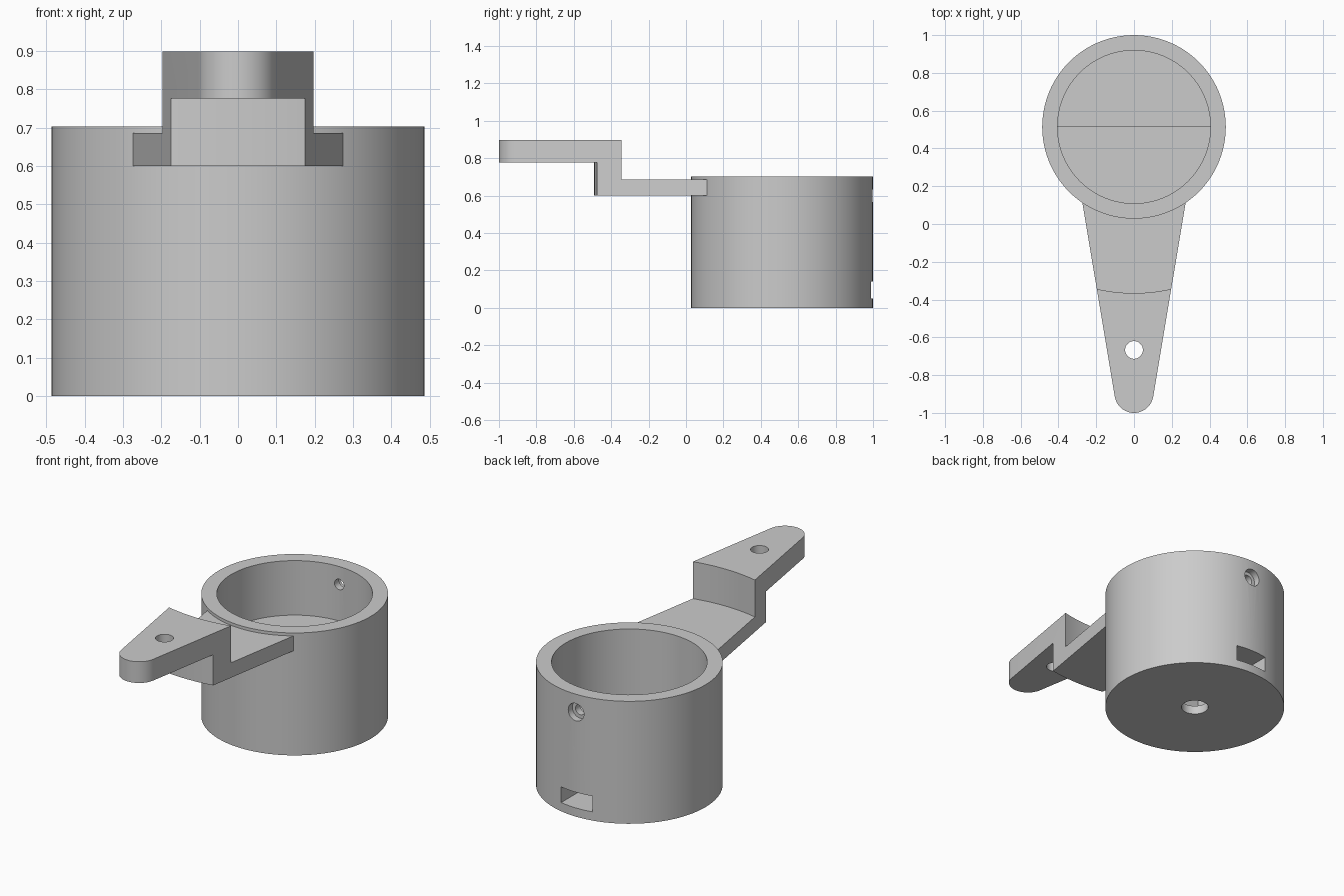
import bpy, bmesh, math
from mathutils import Matrix, Vector

cube = bpy.data.objects.get("Cube")
if cube:
    bpy.data.objects.remove(cube, do_unlink=True)

CUP_Y = 0.514      # cup axis
CUP_R = 0.486
CUP_H = 0.703
BORE_R = 0.405

grey = bpy.data.materials.new("plain grey")
grey.use_nodes = True
colour = (0.6, 0.6, 0.6, 1)
grey.diffuse_color = colour
grey.node_tree.nodes["Principled BSDF"].inputs["Base Color"].default_value = colour


def arc(cy, r, a0, a1, n):
    """Points on an arc centred on x = 0, angles in degrees."""
    angles = [math.radians(a0 + (a1 - a0) * i / n) for i in range(n + 1)]
    return [(r * math.cos(a), cy + r * math.sin(a)) for a in angles]


def circle(cy, r, n=96):
    return arc(cy, r, 0, 360, n)[:-1]


def prism(name, outline, z0, z1):
    bm = bmesh.new()
    face = bm.faces.new([bm.verts.new((x, y, z0)) for x, y in outline])
    top = bmesh.ops.extrude_face_region(bm, geom=[face])["geom"]
    moved = [g for g in top if isinstance(g, bmesh.types.BMVert)]
    bmesh.ops.translate(bm, vec=Vector((0, 0, z1 - z0)), verts=moved)
    bmesh.ops.recalc_face_normals(bm, faces=bm.faces)
    mesh = bpy.data.meshes.new(name)
    bm.to_mesh(mesh)
    bm.free()
    mesh.materials.append(grey)
    obj = bpy.data.objects.new(name, mesh)
    bpy.context.collection.objects.link(obj)
    return obj


def rear_bore(r, y0, y1, z):
    """Cutter lying along y."""
    obj = prism("rear_bore_cutter", circle(0, r, 32), -y1, -y0)
    obj.data.transform(Matrix.Translation((0, 0, z)) @ Matrix.Rotation(math.pi / 2, 4, 'X'))
    return obj


def cut(target, cutter):
    cutter.hide_render = True
    bpy.context.view_layer.objects.active = target
    mod = target.modifiers.new("cut", 'BOOLEAN')
    mod.operation = 'DIFFERENCE'
    mod.solver = 'EXACT'
    mod.object = cutter
    bpy.ops.object.modifier_apply(modifier=mod.name)
    bpy.data.objects.remove(cutter, do_unlink=True)


def smooth(obj):
    bpy.ops.object.select_all(action='DESELECT')
    obj.select_set(True)
    bpy.context.view_layer.objects.active = obj
    bpy.ops.object.shade_smooth_by_angle(angle=math.radians(30))


# Cup with its bore, bottom hole, rear slot and counterbored screw hole
cup = prism("cup", circle(CUP_Y, CUP_R), 0, CUP_H)
cut(cup, prism("bore_cutter", circle(CUP_Y, BORE_R), 0.18, 1))
cut(cup, prism("slot_cutter", [(-0.1, 0.42), (0.1, 0.42), (0.1, 1.1), (-0.1, 1.1)], 0.05, 0.14))
cut(cup, prism("bottom_hole_cutter", circle(CUP_Y, 0.073, 32), -0.1, 0.1))
cut(cup, rear_bore(0.03, 0.8, 1.1, 0.6))
cut(cup, rear_bore(0.05, 0.96, 1.1, 0.6))
smooth(cup)

# Raised rear half of the cup floor
step = prism("floor_step", arc(CUP_Y, BORE_R + 0.01, 0, 180, 48), 0.17, 0.39)
smooth(step)

# Tapered arm with a rounded tip
tip = arc(-0.897, 0.103, -170, -10, 24)
arm = prism("arm", [(-0.283, 0.17)] + tip + [(0.283, 0.17)], 0.6, 0.898)

# Stepped shape: the cuts follow arcs around the cup axis
cut(arm, prism("cup_clearance", circle(CUP_Y, 0.45), 0.5, 1))
cut(arm, prism("upper_clearance", circle(CUP_Y, 0.88, 192), 0.686, 1))
under = [(-1, -1.3)] + arc(CUP_Y, 1.005, -120, -60, 48) + [(1, -1.3)]
cut(arm, prism("under_clearance", under, 0.5, 0.776))
cut(arm, prism("arm_hole_cutter", circle(-0.667, 0.047, 32), 0.7, 1))
smooth(arm)
